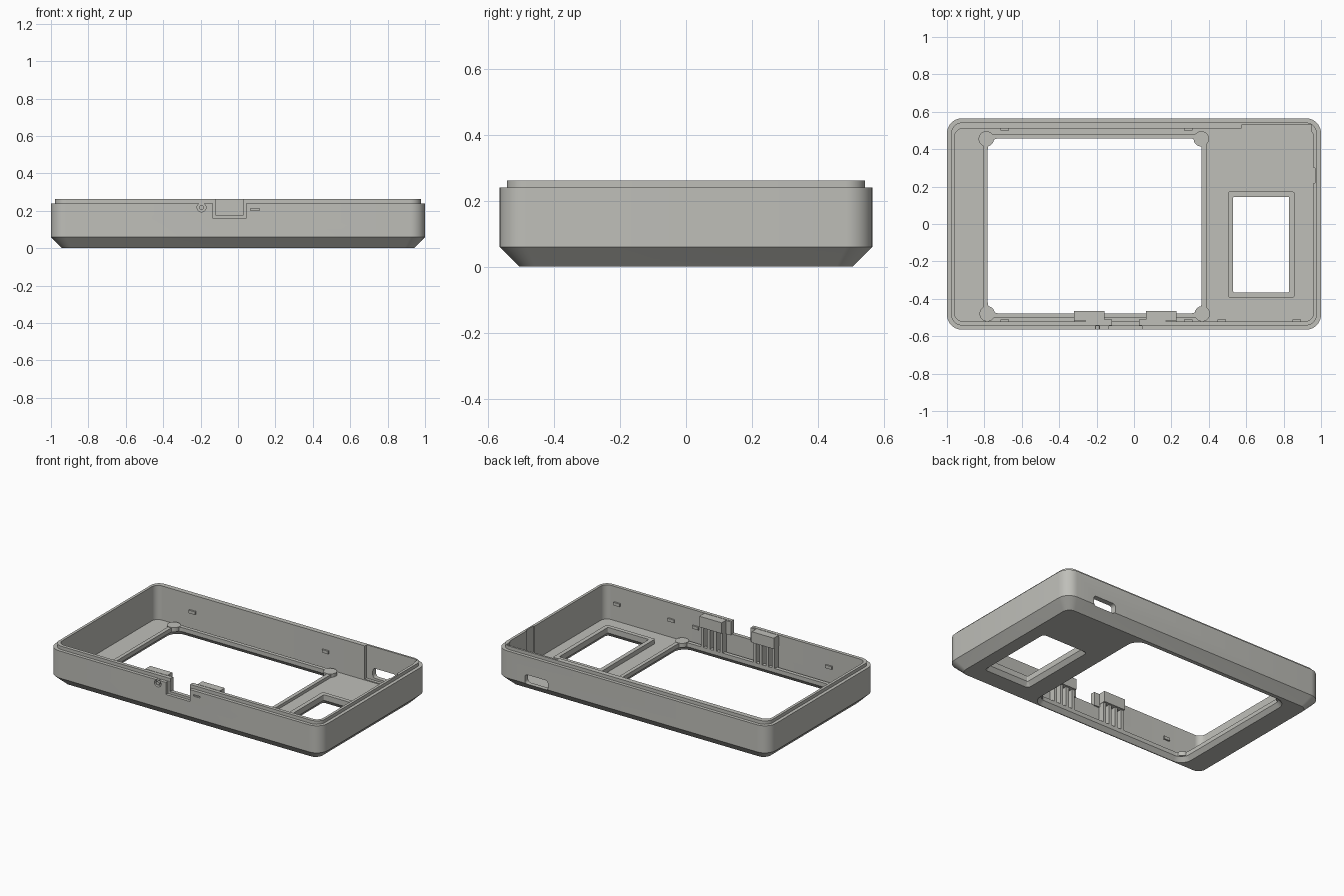
import bpy, bmesh, math

if "Cube" in bpy.data.objects:
    bpy.data.objects.remove(bpy.data.objects["Cube"])

grey = bpy.data.materials.new("warm_grey_plastic")
grey.diffuse_color = (0.52, 0.52, 0.485, 1)
grey.use_nodes = True
grey.node_tree.nodes["Principled BSDF"].inputs["Base Color"].default_value = grey.diffuse_color


def make(name, bm):
    bmesh.ops.recalc_face_normals(bm, faces=bm.faces)
    me = bpy.data.meshes.new(name)
    bm.to_mesh(me)
    bm.free()
    ob = bpy.data.objects.new(name, me)
    bpy.context.collection.objects.link(ob)
    me.materials.append(grey)
    return ob


def outline(x0, x1, y0, y1, r, n=8):
    """Rounded rectangle, counter-clockwise."""
    pts = []
    corners = [(x1 - r, y1 - r), (x0 + r, y1 - r), (x0 + r, y0 + r), (x1 - r, y0 + r)]
    for i, (cx, cy) in enumerate(corners):
        for k in range(n + 1):
            a = math.pi / 2 * (i + k / n)
            pts.append((cx + r * math.cos(a), cy + r * math.sin(a)))
    return pts


def loft(name, rect, layers):
    """Stack of rounded rectangles; each layer is (inset, radius, z)."""
    x0, x1, y0, y1 = rect
    bm = bmesh.new()
    rings = []
    for d, r, z in layers:
        rings.append([bm.verts.new((x, y, z)) for x, y in
                      outline(x0 + d, x1 - d, y0 + d, y1 - d, r)])
    for a, b in zip(rings, rings[1:]):
        for i in range(len(a)):
            j = (i + 1) % len(a)
            bm.faces.new((a[i], a[j], b[j], b[i]))
    bm.faces.new(rings[0][::-1])
    bm.faces.new(rings[-1])
    return make(name, bm)


def box(name, x0, x1, y0, y1, z0, z1):
    bm = bmesh.new()
    bmesh.ops.create_cube(bm, size=1)
    for v in bm.verts:
        v.co = ((x0 + x1) / 2 + v.co.x * (x1 - x0),
                (y0 + y1) / 2 + v.co.y * (y1 - y0),
                (z0 + z1) / 2 + v.co.z * (z1 - z0))
    return make(name, bm)


def cylinder(name, r, depth, loc, along_y=False):
    bm = bmesh.new()
    bmesh.ops.create_cone(bm, cap_ends=True, segments=32, radius1=r, radius2=r, depth=depth)
    for v in bm.verts:
        x, y, z = v.co
        if along_y:
            y, z = z, -y
        v.co = (loc[0] + x, loc[1] + y, loc[2] + z)
    return make(name, bm)


def cut(target, cutter):
    mod = target.modifiers.new("cut", 'BOOLEAN')
    mod.operation = 'DIFFERENCE'
    mod.solver = 'EXACT'
    mod.object = cutter
    bpy.context.view_layer.objects.active = target
    bpy.ops.object.modifier_apply(modifier=mod.name)
    bpy.data.objects.remove(cutter)


FLOOR = 0.035

# Outer tray with chamfered base and stepped lip
shell = loft("case_shell", (-1, 1, -0.565, 0.565),
             [(0.06, 0.05, 0), (0, 0.08, 0.06), (0, 0.08, 0.24),
              (0.022, 0.06, 0.24), (0.022, 0.06, 0.262)])
cut(shell, loft("cavity", (-0.96, 0.96, -0.52, 0.51), [(0, 0.045, FLOOR), (0, 0.045, 0.4)]))

# Thinner wall section at the back right, and groove in the right wall
cut(shell, box("thin_wall_cut", 0.575, 0.95, 0.45, 0.53, FLOOR + 0.006, 0.4))
cut(shell, box("side_groove", 0.9, 0.968, 0.22, 0.30, FLOOR + 0.006, 0.4))

# Port slot through the back wall
port = loft("port_cut", (0.62, 0.79, 0.055, 0.12), [(0, 0.02, 0.45), (0, 0.02, 0.65)])
for v in port.data.vertices:
    x, y, z = v.co
    v.co = (x, z, y)
port.data.flip_normals()
cut(shell, port)

# Front notch with a shallow outer step, button hole and indicator slit
cut(shell, box("notch_step", -0.135, 0.042, -0.6, -0.545, 0.16, 0.4))
cut(shell, box("notch_cut", -0.118, 0.028, -0.6, -0.48, 0.176, 0.4))
cut(shell, cylinder("button_hole", 0.024, 0.04, (-0.195, -0.565, 0.218), True))
cut(shell, box("slit_cut", 0.068, 0.115, -0.6, -0.555, 0.203, 0.213))
pin = cylinder("button_pin", 0.012, 0.03, (-0.195, -0.55, 0.218), True)

# Openings with a raised rim inside and a flare on the underside
screen = (-0.782, 0.362, -0.478, 0.457)
panel = (0.53, 0.83, -0.365, 0.145)
for name, rect, r, rim, top in (("screen", screen, 0.06, 0.025, 0.055),
                                ("side_window", panel, 0.006, 0.028, 0.065)):
    layers = [(-0.025, r + 0.02, -0.005), (0, r, 0.028), (0, r, 0.1)]
    cut(shell, loft(name + "_cut", rect, layers))
    ring = loft(name + "_rim", rect, [(-rim, r + 0.004, 0.03), (-rim, r + 0.004, top)])
    cut(ring, loft(name + "_rim_cut", rect, [(0, r, 0), (0, r, 0.2)]))

# Round pads at the screen corners
for i, (x, y) in enumerate(((-0.79, 0.455), (0.36, 0.455), (-0.785, -0.48), (0.365, -0.48))):
    cylinder("corner_pad_%d" % i, 0.041, 0.028, (x, y, 0.044))

# Two ribbed brackets either side of the notch
for side, x0, x1 in (("left", -0.32, -0.158), ("right", 0.063, 0.228)):
    box(side + "_bracket_head", x0, x1, -0.516, -0.465, 0.19, 0.262)
    box(side + "_bracket_neck", x0, x1, -0.53, -0.512, 0.19, 0.25)
    for k in range(4):
        x = x0 + 0.012 + k * (x1 - x0 - 0.024) / 3
        box("%s_bracket_rib_%d" % (side, k), x - 0.01, x + 0.01, -0.53, -0.478, 0.03, 0.195)
for side, x0, x1 in (("left", -0.26, -0.118), ("right", 0.028, 0.17)):
    box(side + "_backing_plate", x0, x1, -0.525, -0.511, 0.17, 0.26)

# Small snap tabs on the inner walls
for k, x in enumerate((-0.69, 0.29)):
    box("back_snap_%d" % k, x - 0.023, x + 0.023, 0.499, 0.515, 0.14, 0.16)
for k, x in enumerate((-0.69, 0.29, 0.47, 0.87)):
    box("front_snap_%d" % k, x - 0.023, x + 0.023, -0.525, -0.51, 0.14, 0.16)

# Smooth only the rounded corners
for ob in list(bpy.context.scene.objects):
    bpy.ops.object.select_all(action='DESELECT')
    ob.select_set(True)
    bpy.context.view_layer.objects.active = ob
    bpy.ops.object.shade_smooth_by_angle(angle=math.radians(25))
